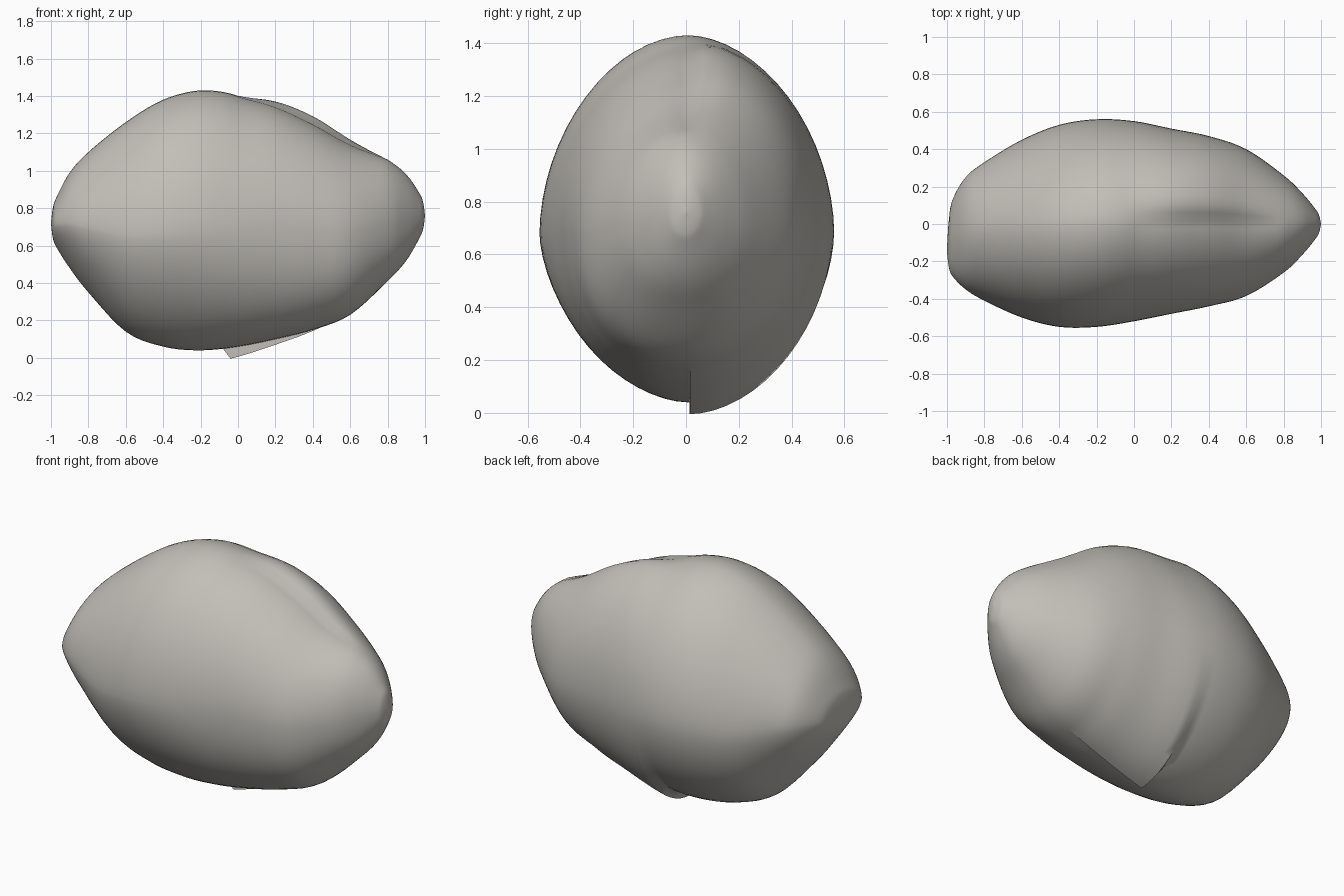
import bpy, bmesh, math

default_cube = bpy.data.objects.get("Cube")
if default_cube:
    bpy.data.objects.remove(default_cube, do_unlink=True)

# Outline stations along the stone: x, front y, back y, bottom z, top z
STATIONS = [
    (-1, -.15, -.13, .72, .72), (-.99, -.23, .02, .64, .8),
    (-.97, -.28, .13, .59, .86), (-.9, -.35, .25, .48, .99),
    (-.8, -.41, .33, .35, 1.1), (-.6, -.5, .45, .14, 1.26),
    (-.4, -.55, .53, .06, 1.38), (-.2, -.55, .56, .04, 1.43),
    (0, -.52, .55, .06, 1.41), (.2, -.48, .51, .1, 1.39),
    (.4, -.44, .47, .15, 1.31), (.6, -.385, .4, .23, 1.18),
    (.8, -.26, .26, .41, 1.06), (.9, -.165, .165, .52, .98),
    (.97, -.08, .08, .64, .88), (.99, -.045, .045, .69, .83),
    (1, 0, 0, .76, .76),
]
STEPS = 5        # rings per station gap
HALF = 32        # segments down each half ring
CLEFT_X = -.05   # where the cleft starts


def smooth_path(points, steps):
    """Catmull-Rom path through rows of any width."""
    padded = [points[0]] + list(points) + [points[-1]]
    path = []
    for a, b, c, d in zip(padded, padded[1:], padded[2:], padded[3:]):
        for i in range(steps):
            t = i / steps
            path.append([q + t / 2 * (r - p + t * (2 * p - 5 * q + 4 * r - s
                         + t * (3 * (q - r) + s - p)))
                         for p, q, r, s in zip(a, b, c, d)])
    return path + [list(points[-1])]


def cleft(x):
    """Drop of the front shell at the top, and of the back shell below."""
    if x < CLEFT_X:
        return 0, 0
    top = .06 * math.sin(math.pi * min(1, (x - CLEFT_X) / .85))
    return top, .06 * max(0, 1 - (x - CLEFT_X) / .5)


def half_ring(x, y, z, width, up, down, upper, lower, dip):
    """Points from the crown to the base on one side."""
    for k in range(HALF + 1):
        angle = math.pi * k / HALF
        cosine = math.cos(angle)
        power = upper if cosine > 0 else lower
        side = math.sin(angle) ** (2 / power) if 0 < k < HALF else 0
        rise = math.copysign(abs(cosine) ** (2 / power), cosine)
        height = rise * (up if cosine > 0 else down)
        if cosine > 0:
            height -= dip * max(0, 1 - side / .3) ** 2
        yield x, y + width * side, z + height


# Stone body: two half shells that step apart along the cleft
bm = bmesh.new()
rings = []
for x, front, back, low, high in smooth_path(STATIONS, STEPS):
    y, z = (front + back) / 2, low + .465 * (high - low)
    width = (back - front) / 2
    top, bottom = cleft(x)
    # Quarters swell or slacken towards the ends, giving a lopsided stone
    lean = math.tanh(3 * x)
    behind = list(half_ring(x, y, z, width, high - z, z - low + bottom,
                            1.9 + .15 * lean, 1.85 + .05 * lean, top))
    ahead = list(half_ring(x, y, z, -width, high - z - top, z - low,
                           1.87, 1.95 + .35 * lean, 0))
    rings.append([bm.verts.new(p) for p in behind + ahead[::-1]])
for r, s in zip(rings, rings[1:]):
    for i in range(len(r)):
        j = (i + 1) % len(r)
        bm.faces.new((r[i], r[j], s[j], s[i]))
bmesh.ops.remove_doubles(bm, verts=bm.verts, dist=.0005)
bmesh.ops.recalc_face_normals(bm, faces=bm.faces)
mesh = bpy.data.meshes.new("stone")
bm.to_mesh(mesh)
bm.free()
stone = bpy.data.objects.new("stone", mesh)
bpy.context.collection.objects.link(stone)

# Warm grey stone colour
grey = bpy.data.materials.new("warm_grey")
grey.use_nodes = True
colour = (.54, .52, .48, 1)
grey.diffuse_color = colour
for node in grey.node_tree.nodes:
    if node.type == 'BSDF_PRINCIPLED':
        node.inputs["Base Color"].default_value = colour
mesh.materials.append(grey)

bpy.ops.object.select_all(action='DESELECT')
stone.select_set(True)
bpy.context.view_layer.objects.active = stone
bpy.ops.object.shade_smooth_by_angle(angle=math.radians(50))
